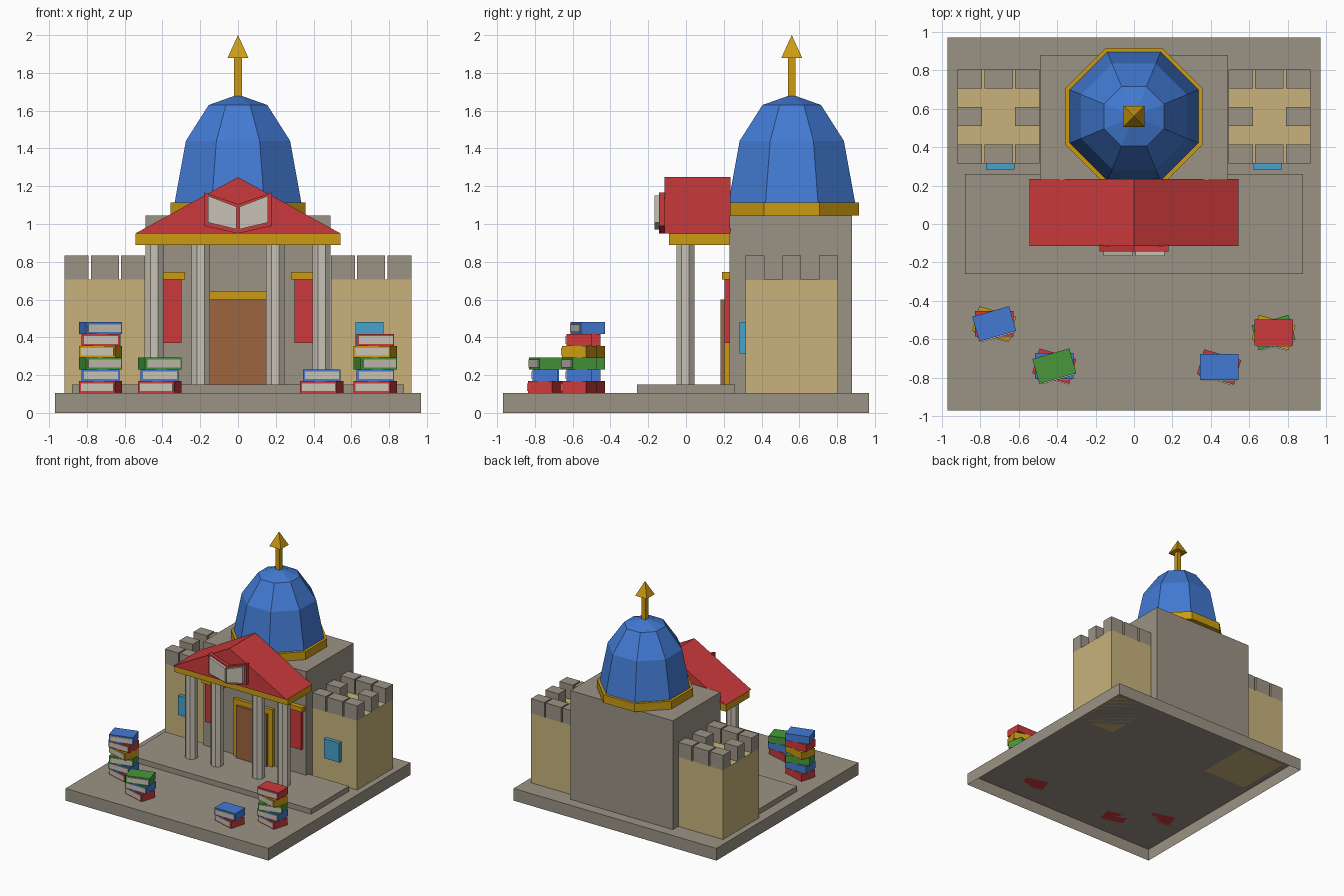
import bpy
import bmesh
from math import cos, sin, pi, radians
from mathutils import Matrix

cube = bpy.data.objects.get("Cube")
if cube:
    bpy.data.objects.remove(cube, do_unlink=True)


def material(name, *rgb):
    m = bpy.data.materials.new(name)
    m.use_nodes = True
    m.diffuse_color = (*rgb, 1)
    m.node_tree.nodes["Principled BSDF"].inputs["Base Color"].default_value = (*rgb, 1)
    return m


stone = material("stone", .33, .295, .235)
sand = material("sandstone", .58, .45, .2)
cream = material("cream", .58, .54, .46)
gold = material("gold", .6, .33, .006)
red = material("red", .6, .042, .044)
blue = material("blue", .055, .195, .65)
green = material("green", .065, .31, .045)
brown = material("brown wood", .33, .128, .047)
glass = material("window blue", .065, .36, .6)


def finish(name, bm, mat):
    bmesh.ops.recalc_face_normals(bm, faces=bm.faces)
    mesh = bpy.data.meshes.new(name)
    bm.to_mesh(mesh)
    bm.free()
    mesh.materials.append(mat)
    obj = bpy.data.objects.new(name, mesh)
    bpy.context.collection.objects.link(obj)
    return obj


def box(name, mat, x, y, z, open_bottom=False):
    """Box from (low, high) ranges on each axis."""
    bm = bmesh.new()
    bmesh.ops.create_cube(bm, size=1)
    for v in bm.verts:
        v.co = [r[0] if c < 0 else r[1] for c, r in zip(v.co, (x, y, z))]
    if open_bottom:
        bm.normal_update()
        down = [f for f in bm.faces if f.normal.z < -.5]
        bmesh.ops.delete(bm, geom=down, context='FACES_ONLY')
    return finish(name, bm, mat)


def lathe(name, mat, center, profile, sides=8):
    """Flat-sided solid; profile holds (distance to the flat, height)."""
    bm = bmesh.new()
    rings = []
    for flat, z in profile:
        r = flat / cos(pi / sides)
        angles = [(2 * i + 1) * pi / sides for i in range(sides)]
        rings.append([bm.verts.new((center[0] + r * cos(a), center[1] + r * sin(a), z))
                      for a in angles])
    for low, high in zip(rings, rings[1:]):
        for i in range(sides):
            j = (i + 1) % sides
            bm.faces.new((low[i], low[j], high[j], high[i]))
    bm.faces.new(rings[0])
    bm.faces.new(rings[-1])
    bmesh.ops.remove_doubles(bm, verts=bm.verts, dist=.0005)
    return finish(name, bm, mat)


def extrude_y(name, mat, outline, y0, y1):
    """Extrude an (x, z) outline from y0 to y1."""
    bm = bmesh.new()
    face = bm.faces.new([bm.verts.new((x, y0, z)) for x, z in outline])
    out = bmesh.ops.extrude_face_region(bm, geom=[face])
    for v in out["geom"]:
        if isinstance(v, bmesh.types.BMVert):
            v.co.y = y1
    return finish(name, bm, mat)


def side_range(s, a, b):
    return tuple(sorted((s * a, s * b)))


# Ground slab (hollow underneath), terrace and main hall
FLOOR, TERRACE = .105, .15
box("ground_slab", stone, (-.97, .97), (-.97, .97), (0, FLOOR), open_bottom=True)
box("terrace", stone, (-.88, .88), (-.26, .26), (FLOOR, TERRACE))
box("main_hall", stone, (-.49, .49), (.23, .88), (FLOOR, 1.045))

# Dome with its gold ring and spire
mid = (0, .56)
lathe("dome_ring", gold, mid, [(.357, 1.045), (.357, 1.115)])
lathe("dome", blue, mid, [(.335, 1.115), (.276, 1.44), (.155, 1.63), (0, 1.685)])
lathe("spire_pole", gold, mid, [(.02, 1.66), (.02, 1.88)], sides=4)
lathe("spire_tip", gold, mid, [(.055, 1.88), (0, 2)], sides=4)

# Portico
box("entablature", gold, (-.543, .543), (-.09, .23), (.89, .95))
extrude_y("gable_roof", red, [(-.543, .95), (.543, .95), (0, 1.248)], -.115, .235)
for i, x in enumerate((-.443, -.197, .197, .443)):
    lathe(f"column_{i + 1}", cream, (x, -.003), [(.048, TERRACE), (.048, .89)])

# Door
box("door_frame", gold, (-.187, .187), (.203, .235), (TERRACE, .645))
box("door", brown, (-.147, .147), (.182, .21), (TERRACE, .6))

for s, side in ((1, "left"), (-1, "right")):
    # Open book on the gable: leaning cover and page block
    extrude_y(f"{side}_emblem_cover", red,
              [(0, .95), (s * .18, .99), (s * .18, 1.167), (0, 1.105)], -.143, -.11)
    extrude_y(f"{side}_emblem_pages", cream,
              [(s * .008, .972), (s * .16, 1.008), (s * .16, 1.15), (s * .008, 1.092)],
              -.167, -.14)

    # Banner
    box(f"{side}_banner", red, side_range(s, .3, .46), (.205, .232), (.37, .72))
    box(f"{side}_banner_rail", gold, side_range(s, .28, .48), (.19, .232), (.705, .745))

    # Tower, window and battlements
    box(f"{side}_tower", sand, side_range(s, .492, .918), (.315, .805), (FLOOR, .705))
    box(f"{side}_window", glass, side_range(s, .622, .77), (.283, .32), (.315, .482))
    for i in range(3):
        for j in range(3):
            if i == j == 1:
                continue
            cx = s * (.705 + (i - 1) * .15)
            cy = .56 + (j - 1) * .195
            half = .074 if i == 1 else .0635
            box(f"{side}_merlon_{i}_{j}", stone, (cx - half, cx + half),
                (cy - .05, cy + .05), (.703, .832))

# Stacks of books: colours and turns repeat up each stack
THICK = .0625
covers = (red, blue, green, gold)
turns = (-16, 0, 16)


def book(name, mat, x, y, z, angle):
    place = Matrix.Translation((x, y, z)) @ Matrix.Rotation(radians(angle), 4, 'Z')
    for obj in (
        box(name + "_cover", mat, (-.1, .1), (-.067, .067), (0, THICK)),
        box(name + "_pages", cream, (-.087, .093), (-.073, .05), (.011, THICK - .011)),
    ):
        obj.data.transform(place)


stacks = ((-.728, -.52, 6), (-.415, -.74, 3), (.443, -.745, 2), (.727, -.565, 5))
for k, (x, y, count) in enumerate(stacks):
    for n in range(count):
        book(f"stack_{k + 1}_book_{n + 1}", covers[n % 4], x, y,
             FLOOR + n * THICK, turns[n % 3])
